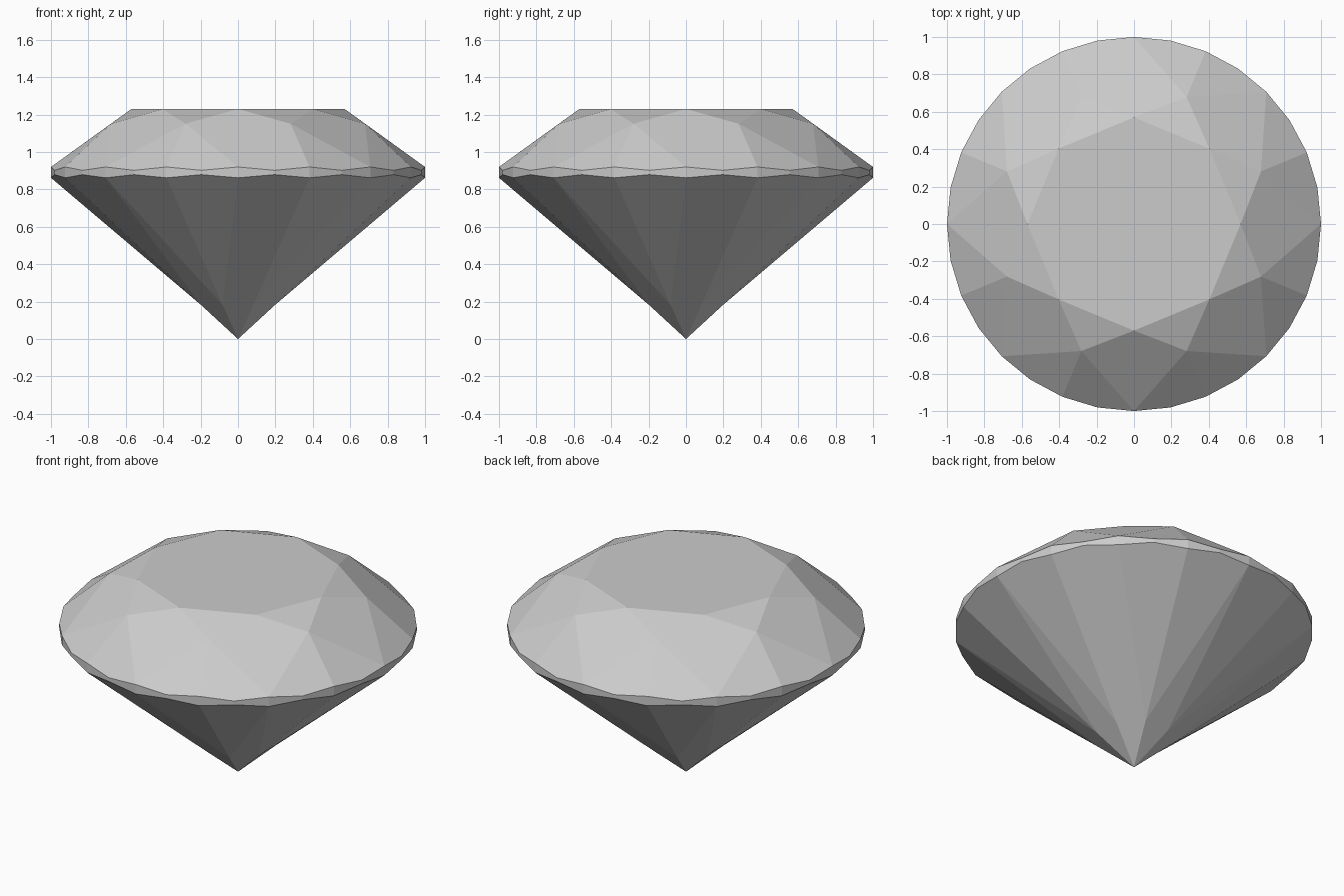
import bpy, bmesh
from math import cos, sin, pi

if "Cube" in bpy.data.objects:
    bpy.data.objects.remove(bpy.data.objects["Cube"])

bm = bmesh.new()


def ring(count, radius, heights, offset=0.0):
    """Ring of vertices; heights repeat around the ring."""
    verts = []
    for i in range(count):
        a = 2 * pi * i / count + offset
        z = heights[i % len(heights)]
        verts.append(bm.verts.new((radius * cos(a), radius * sin(a), z)))
    return verts


# Facet junctions from top to bottom
table = ring(8, 0.57, [1.23])
star = ring(8, 0.735, [1.151], pi / 8)
girdle_top = ring(32, 1.0, [0.92, 0.902])
girdle_low = ring(32, 1.0, [0.862, 0.879])
lower = ring(8, 0.215, [0.183], pi / 8)
culet = bm.verts.new((0, 0, 0))

bm.faces.new(table)
for k in range(8):
    n, p, g = (k + 1) % 8, k - 1, 4 * k
    # Crown: star triangle, kite, two upper halves
    bm.faces.new((table[k], star[k], table[n]))
    bm.faces.new((table[k], star[p], girdle_top[g], star[k]))
    # Pavilion: main kite, two lower halves
    bm.faces.new((lower[k], girdle_low[g], lower[p], culet))
    for s in (g, g + 2):
        arc = [s, s + 1, (s + 2) % 32]
        bm.faces.new([star[k]] + [girdle_top[i] for i in arc])
        bm.faces.new([lower[k]] + [girdle_low[i] for i in reversed(arc)])

# Girdle band
for i in range(32):
    j = (i + 1) % 32
    bm.faces.new((girdle_low[i], girdle_low[j], girdle_top[j], girdle_top[i]))

bmesh.ops.recalc_face_normals(bm, faces=bm.faces)
mesh = bpy.data.meshes.new("cut_gem")
bm.to_mesh(mesh)
bm.free()
bpy.context.collection.objects.link(bpy.data.objects.new("cut_gem", mesh))
